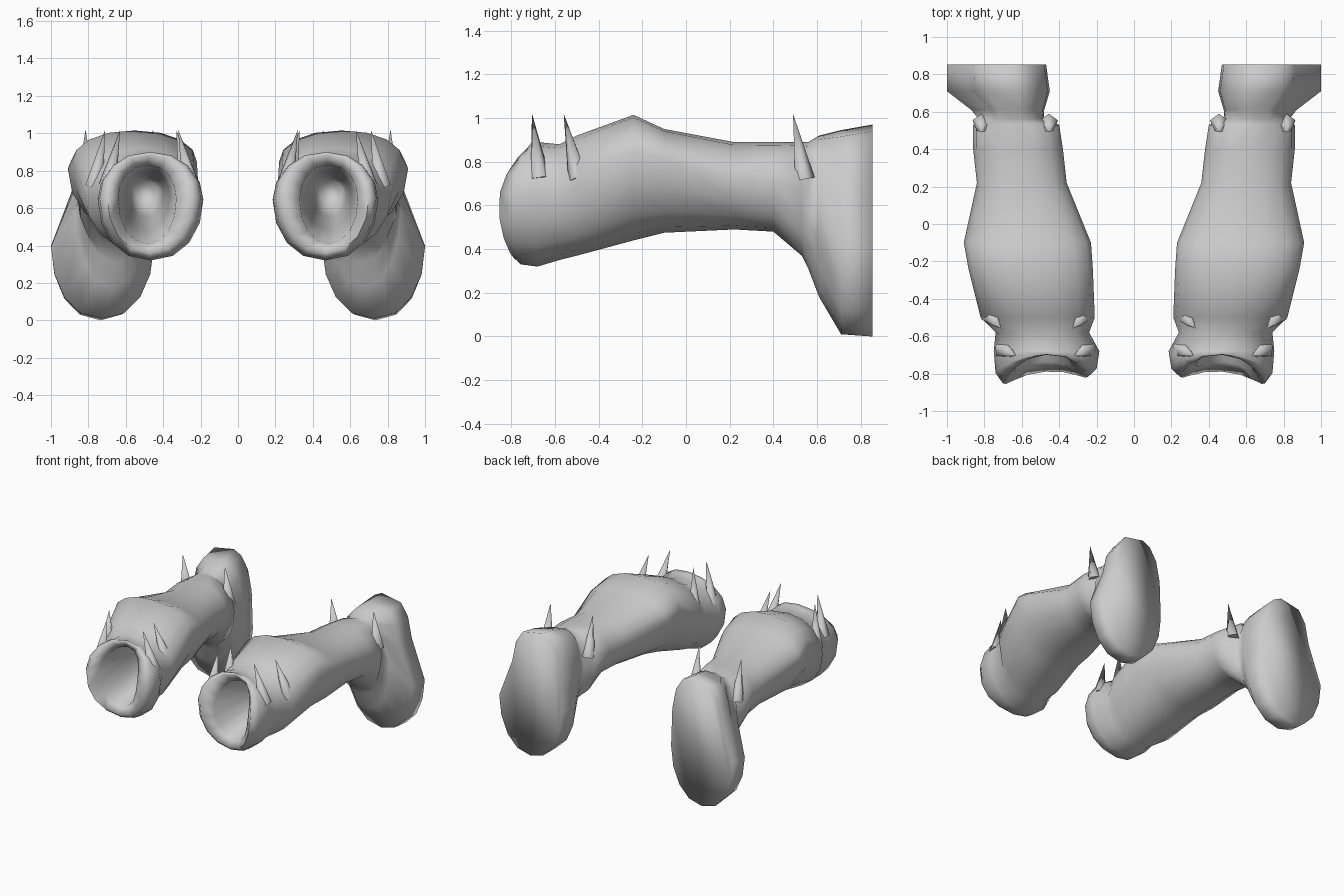
import bpy, bmesh, math
from mathutils import Vector

if "Cube" in bpy.data.objects:
    bpy.data.objects.remove(bpy.data.objects["Cube"])

SIDES = 16


def ring(bm, y, x0, x1, z0, z1, bow=0.0):
    """Egg-shaped section; bow curves it like the tilted mouth rim."""
    out = []
    upper_arm = y > 0.58
    wide = 0.41 if y > 0.65 else 0.71 if -0.3 < y < 0 else 0.57
    wide = z0 + (z1 - z0) * wide
    for i in range(SIDES):
        t = 2 * math.pi * i / SIDES
        c, s = math.cos(t), math.sin(t)
        square = upper_arm and s > 0.01
        x = (x0 + x1) / 2 + (x1 - x0) / 2 * math.copysign(
            abs(c) ** (0.5 if square else 0.9), c)
        if square:
            # boxier shoulder, pulled in on the outer side
            z = wide + (z1 - wide) * s ** 0.7
            if c > -0.1:
                x -= 0.19 * (x1 - x0) * min(1, 3 * s)
        else:
            z = wide + s * ((z1 - wide) if s > 0 else (wide - z0))
        out.append(bm.verts.new((x, y + bow * ((s + 0.25) ** 2 - 0.2 * c), z)))
    return out


def finish(bm, name, angle):
    bmesh.ops.recalc_face_normals(bm, faces=bm.faces[:])
    mesh = bpy.data.meshes.new(name)
    bm.to_mesh(mesh)
    bm.free()
    ob = bpy.data.objects.new(name, mesh)
    bpy.context.collection.objects.link(ob)
    ob.modifiers.new("mirror", 'MIRROR').use_axis[0] = True
    bpy.ops.object.select_all(action='DESELECT')
    ob.select_set(True)
    bpy.context.view_layer.objects.active = ob
    bpy.ops.object.shade_smooth_by_angle(angle=math.radians(angle))


# Sleeve profile: upper arm end, cuff, swollen forearm (y, x0, x1, z0, z1)
profile = [
    (0.853, 0.47, 1.0, 0.0, 0.97),
    (0.71, 0.45, 1.0, 0.01, 0.945),
    (0.61, 0.48, 0.87, 0.18, 0.92),
    (0.56, 0.48, 0.83, 0.31, 0.89),
    (0.53, 0.4, 0.86, 0.37, 0.89),
    (0.4, 0.38, 0.86, 0.48, 0.89),
    (0.22, 0.36, 0.84, 0.49, 0.89),
    (-0.1, 0.23, 0.91, 0.475, 0.95),
    (-0.24, 0.22, 0.885, 0.44, 1.015),
    (-0.5, 0.21, 0.82, 0.37, 0.92),
    (-0.58, 0.24, 0.74, 0.35, 0.88),
    (-0.68, 0.185, 0.75, 0.32, 0.89),
]
bm = bmesh.new()
rings = [ring(bm, *p) for p in profile]
# Mouth rim, rolling inwards to a funnel
rings.append(ring(bm, -0.79, 0.2, 0.74, 0.33, 0.9, bow=0.06))
rings.append(ring(bm, -0.84, 0.245, 0.7, 0.36, 0.885, bow=0.09))
# Hollow inside, tapering from the mouth towards the elbow
for k in range(4):
    f = k / 3
    half_w, half_h = 0.155 - 0.095 * f, 0.21 - 0.15 * f
    cx, cz = 0.485 + 0.01 * f, 0.62 + 0.065 * f
    rings.append(ring(bm, -0.78 + 1.2 * f, cx - half_w, cx + half_w,
                      cz - half_h, cz + half_h, bow=0.08 * (1 - f)))
for a, b in zip(rings, rings[1:]):
    for i in range(SIDES):
        j = (i + 1) % SIDES
        bm.faces.new((a[i], a[j], b[j], b[i]))
bm.faces.new(rings[0])
bm.faces.new(rings[-1])
finish(bm, "arm_sleeve", 100)

# Claw-like spikes in pairs: inner and outer side of mouth, forearm and cuff
bm = bmesh.new()
for y, dy, inner, outer, lean in [(-0.67, -0.035, 0.25, 0.7, 0.07),
                                  (-0.49, -0.07, 0.27, 0.77, 0.06),
                                  (0.54, -0.05, 0.455, 0.815, 0.0)]:
    for x, side in ((inner, 1), (outer, -1)):
        base = Vector((x, y, 0.72))
        tip = Vector((x + side * lean, y + dy, 1.02))
        m = (tip - base).to_track_quat('Z', 'Y').to_matrix().to_4x4()
        m.translation = (base + tip) / 2
        bmesh.ops.create_cone(bm, cap_ends=True, segments=5, radius1=0.05,
                              radius2=0.0, depth=(tip - base).length, matrix=m)
bmesh.ops.remove_doubles(bm, verts=bm.verts[:], dist=0.0005)
finish(bm, "spikes", 80)
